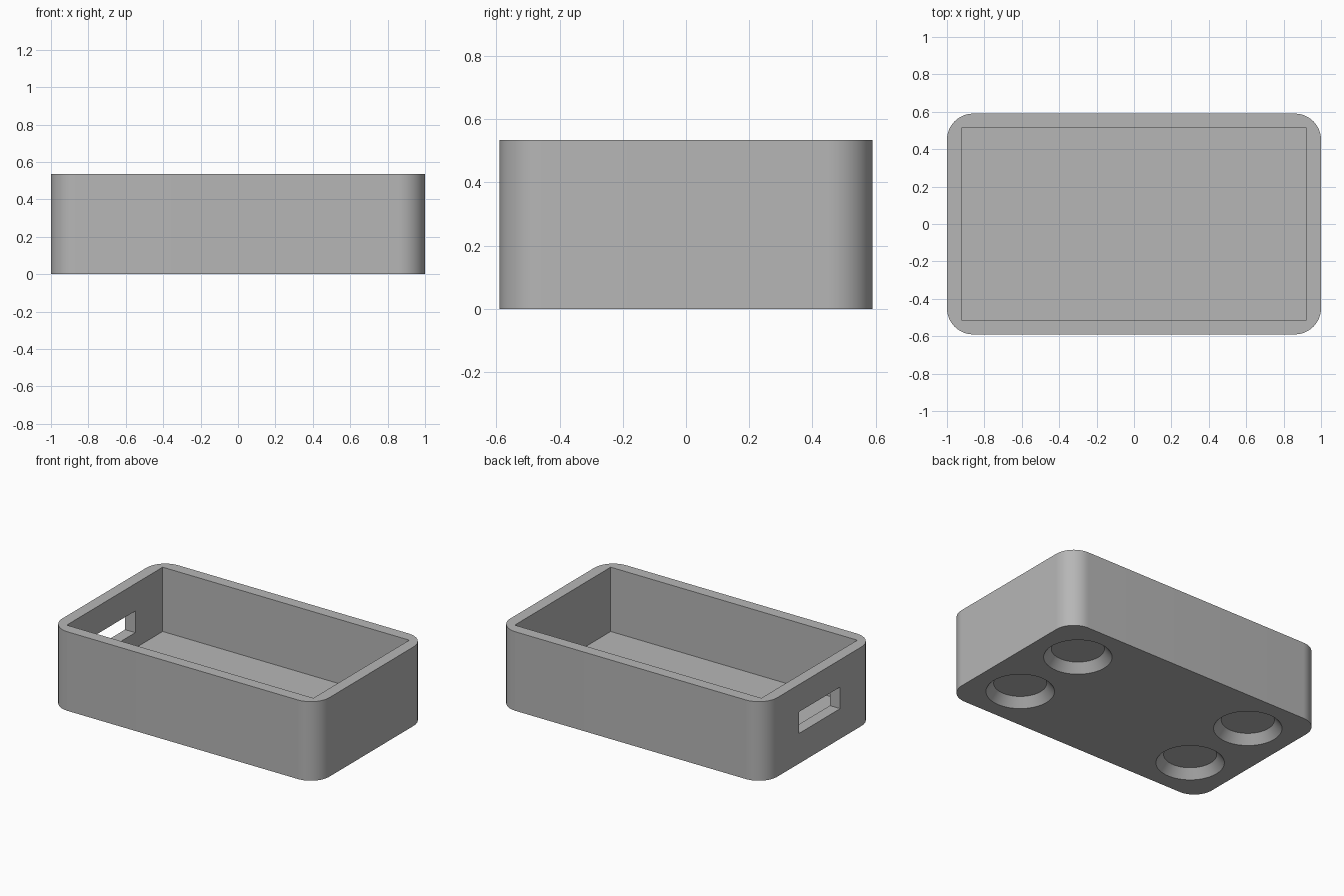
import bpy
import bmesh
import math
from mathutils import Matrix, Vector

if "Cube" in bpy.data.objects:
    bpy.data.objects.remove(bpy.data.objects["Cube"], do_unlink=True)

# Overall sizes
LENGTH, WIDTH, HEIGHT = 2.0, 1.18, 0.535
WALL, FLOOR, CORNER = 0.077, 0.10, 0.14

grey = bpy.data.materials.new("plain grey")
grey.use_nodes = True
colour = (0.47, 0.47, 0.47, 1)
grey.diffuse_color = colour
grey.node_tree.nodes["Principled BSDF"].inputs["Base Color"].default_value = colour


def to_object(name, bm):
    bmesh.ops.recalc_face_normals(bm, faces=bm.faces)
    mesh = bpy.data.meshes.new(name)
    bm.to_mesh(mesh)
    bm.free()
    mesh.materials.append(grey)
    obj = bpy.data.objects.new(name, mesh)
    bpy.context.collection.objects.link(obj)
    return obj


def box(name, low, high, corner=0):
    """Box between two corners, with optional rounded upright edges."""
    low, high = Vector(low), Vector(high)
    bm = bmesh.new()
    place = Matrix.Translation((low + high) / 2) @ Matrix.Diagonal((*(high - low), 1))
    bmesh.ops.create_cube(bm, size=1, matrix=place)
    if corner:
        upright = [e for e in bm.edges
                   if abs(e.verts[0].co.z - e.verts[1].co.z) > 0.01]
        bmesh.ops.bevel(bm, geom=upright, offset=corner, segments=16,
                        profile=0.5, affect='EDGES')
    return to_object(name, bm)


def cone(name, x, y, mouth, inner, depth):
    """Tapered cutter that reaches an equal depth below the base."""
    bm = bmesh.new()
    bmesh.ops.create_cone(bm, cap_ends=True, segments=64,
                          radius1=2 * mouth - inner, radius2=inner, depth=2 * depth,
                          matrix=Matrix.Translation((x, y, 0)))
    return to_object(name, bm)


# Rounded outer shell
tray = box("tray", (-LENGTH / 2, -WIDTH / 2, 0), (LENGTH / 2, WIDTH / 2, HEIGHT), CORNER)

# Square-cornered cavity and the slot through the right-hand end wall
ix, iy = LENGTH / 2 - WALL, WIDTH / 2 - WALL
cutters = [
    box("cavity_cutter", (-ix, -iy, FLOOR), (ix, iy, HEIGHT + 0.2)),
    box("slot_cutter", (-1.2, -0.22, 0.204), (-0.7, 0.22, 0.35)),
]

# Four tapered foot recesses underneath
for sx in (-1, 1):
    for sy in (-1, 1):
        cutters.append(cone("foot_recess_cutter", sx * 0.68, sy * 0.275, 0.21, 0.163, 0.059))

# Cut each shape out of the shell
bpy.context.view_layer.objects.active = tray
for cutter in cutters:
    cutter.hide_render = True
    cut = tray.modifiers.new("cut", 'BOOLEAN')
    cut.operation = 'DIFFERENCE'
    cut.solver = 'EXACT'
    cut.object = cutter
    bpy.ops.object.modifier_apply(modifier=cut.name)
    bpy.data.objects.remove(cutter, do_unlink=True)

# Smooth the round corners and recess walls, keep the other edges crisp
bpy.ops.object.select_all(action='DESELECT')
tray.select_set(True)
bpy.ops.object.shade_smooth_by_angle(angle=math.radians(30))
